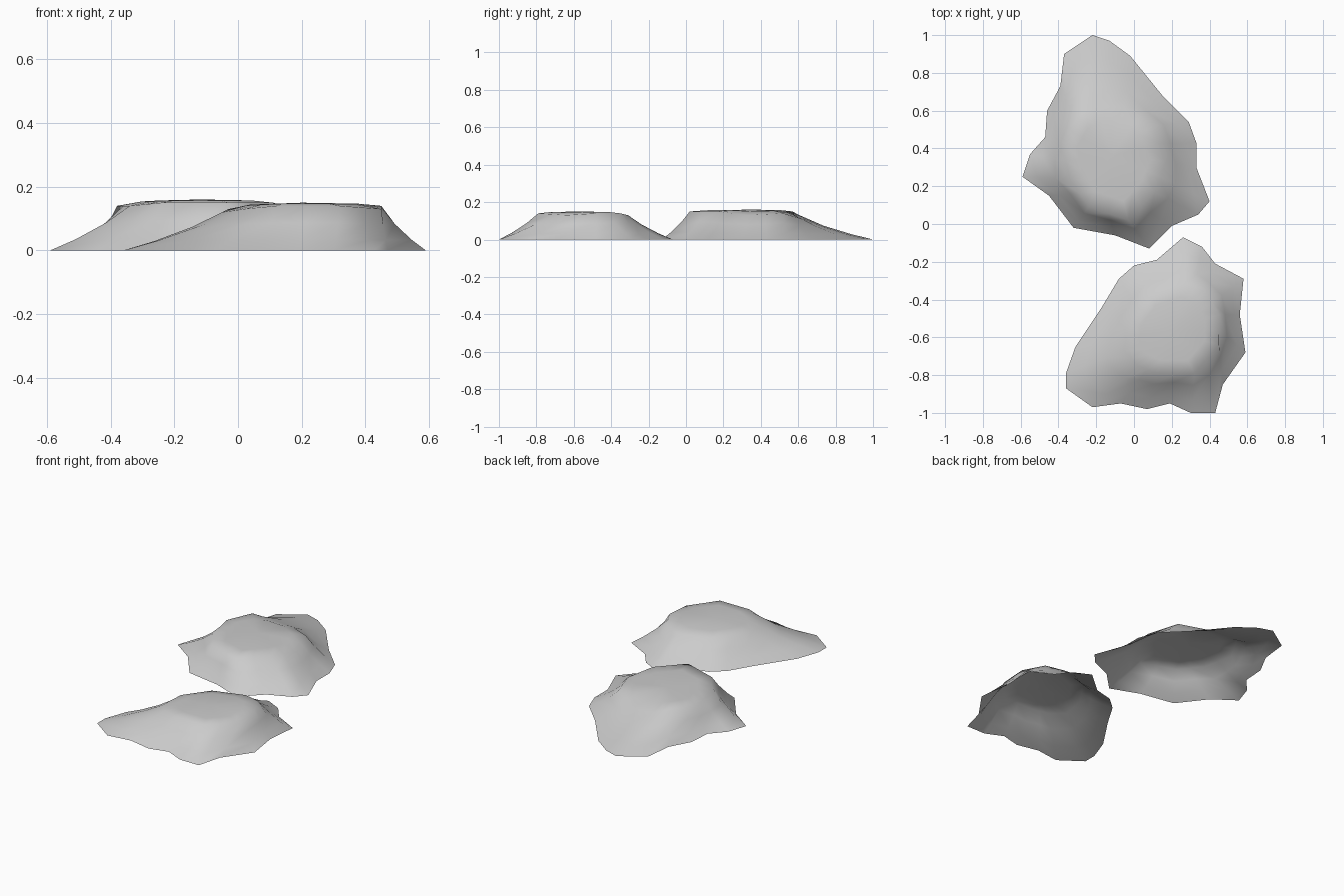
import bpy
import bmesh
from mathutils import Vector

cube = bpy.data.objects.get("Cube")
if cube:
    bpy.data.objects.remove(cube, do_unlink=True)

# Stone colour
STONE = (0.6, 0.6, 0.6, 1.0)
stone = bpy.data.materials.new("grey stone")
stone.use_nodes = True
stone.diffuse_color = STONE
shader = stone.node_tree.nodes["Principled BSDF"]
shader.inputs["Base Color"].default_value = STONE
shader.inputs["Roughness"].default_value = 0.9


def build_mound(name, foot_points, shoulder_points, crown_height):
    """Loft an open shell from a ragged foot up to a rounded plateau."""
    foot = [Vector((x, y, 0)) for x, y in foot_points]
    count = len(foot)

    # One shoulder point per two foot points, with midpoints between them
    shoulder = []
    for i, point in enumerate(shoulder_points):
        following = shoulder_points[(i + 1) % len(shoulder_points)]
        shoulder.append(Vector(point))
        shoulder.append((Vector(point) + Vector(following)) / 2)
    centre = sum(shoulder, Vector()) / count
    centre.z = crown_height

    # Slope rings: distance inward and share of the shoulder height
    rings = [foot]
    for inward, rise in ((0.32, 0.25), (0.7, 0.62)):
        ring = []
        for low, high in zip(foot, shoulder):
            point = low.lerp(high, inward)
            point.z = high.z * rise
            ring.append(point)
        rings.append(ring)
    rings.append(shoulder)

    # Gently domed crown
    crown = []
    for point in shoulder:
        inner = point.lerp(centre, 0.3)
        inner.z = point.z * 0.3 + crown_height * 0.7
        crown.append(inner)
    rings.append(crown)

    bm = bmesh.new()
    loops = [[bm.verts.new(point) for point in ring] for ring in rings]
    for outer, inner in zip(loops, loops[1:]):
        for i in range(count):
            j = (i + 1) % count
            bm.faces.new((outer[j], outer[i], inner[i], inner[j]))
    peak = bm.verts.new(centre)
    for i in range(count):
        bm.faces.new((loops[-1][(i + 1) % count], loops[-1][i], peak))
    for face in bm.faces:
        face.smooth = True
        face.normal_update()
    if sum(face.normal.z for face in bm.faces) < 0:
        bmesh.ops.reverse_faces(bm, faces=bm.faces)

    mesh = bpy.data.meshes.new(name)
    bm.to_mesh(mesh)
    bm.free()
    mesh.materials.append(stone)
    mound = bpy.data.objects.new(name, mesh)
    bpy.context.collection.objects.link(mound)
    return mound


# Back mound: long tail to the rear, steep front
build_mound(
    "back_rock_mound",
    [(-.22, 1), (-.13, .97), (-.02, .89), (.15, .68), (.29, .54),
     (.33, .43), (.33, .3), (.4, .12), (.34, .05), (.2, -.01),
     (.08, -.13), (-.1, -.06), (-.32, -.02), (-.45, .15), (-.59, .25),
     (-.55, .37), (-.47, .46), (-.46, .6), (-.39, .73), (-.37, .9)],
    [(-.2, .62, .12), (-.05, .62, .11), (.1, .52, .14), (.17, .33, .13),
     (.11, .17, .15), (-.03, .02, .15), (-.24, .09, .15),
     (-.34, .24, .14), (-.38, .43, .14), (-.3, .57, .15)],
    0.16,
)

# Front mound: long slope to the right, steep on its left
build_mound(
    "front_rock_mound",
    [(.26, -.07), (.36, -.12), (.43, -.21), (.58, -.29), (.56, -.48),
     (.59, -.68), (.47, -.85), (.43, -1), (.3, -1), (.19, -.95),
     (.07, -.98), (-.07, -.95), (-.22, -.97), (-.36, -.87), (-.36, -.79),
     (-.31, -.65), (-.17, -.44), (-.08, -.29), (0, -.22), (.12, -.19)],
    [(.27, -.31, .13), (.38, -.35, .14), (.45, -.48, .14),
     (.45, -.64, .13), (.32, -.79, .14), (.12, -.79, .14),
     (.02, -.75, .13), (-.05, -.67, .12), (-.03, -.52, .13),
     (.08, -.37, .13)],
    0.15,
)
